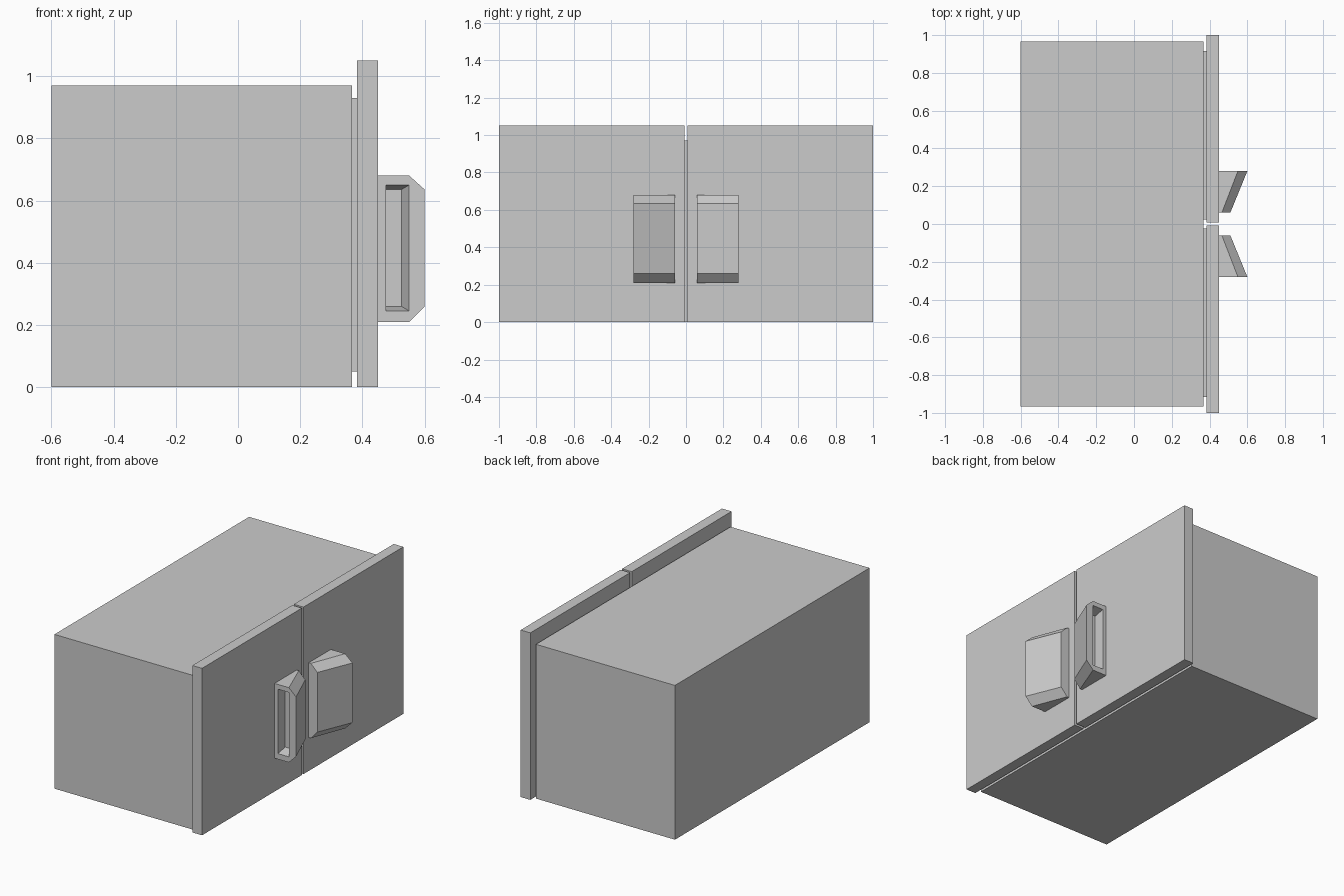
import bpy
import bmesh

if "Cube" in bpy.data.objects:
    bpy.data.objects.remove(bpy.data.objects["Cube"], do_unlink=True)

grey = bpy.data.materials.new("plain grey")
grey.use_nodes = True
colour = (0.6, 0.6, 0.6, 1)
grey.diffuse_color = colour
grey.node_tree.nodes["Principled BSDF"].inputs["Base Color"].default_value = colour


def finish(name, bm):
    bmesh.ops.recalc_face_normals(bm, faces=bm.faces)
    mesh = bpy.data.meshes.new(name)
    bm.to_mesh(mesh)
    bm.free()
    mesh.materials.append(grey)
    obj = bpy.data.objects.new(name, mesh)
    bpy.context.collection.objects.link(obj)


def box(name, low, high):
    bm = bmesh.new()
    bmesh.ops.create_cube(bm, size=1)
    for v in bm.verts:
        v.co = [(a + b) / 2 + c * (b - a) for a, b, c in zip(low, high, v.co)]
    finish(name, bm)


def clamp(value, low, high):
    return max(low, min(high, value))


def handle(name, side):
    """Wedge-shaped pull with a tapered finger pocket in its outer end."""
    outer = [(0.45, 0.21), (0.55, 0.21), (0.6, 0.26),
             (0.6, 0.635), (0.55, 0.68), (0.45, 0.68)]
    slim = {0.45: 0.45, 0.55: 0.465, 0.6: 0.51}
    inner = [(slim[x], z) for x, z in outer]
    rim = [(clamp(x, 0.475, 0.55), clamp(z, 0.245, 0.65)) for x, z in outer]
    floor = [(clamp(x, 0.475, 0.525), clamp(z, 0.26, 0.635)) for x, z in outer]

    bm = bmesh.new()
    rings = [[bm.verts.new((x, side * y, z)) for x, z in ring]
             for ring, y in ((inner, 0.06), (outer, 0.28), (rim, 0.28), (floor, 0.21))]
    for a, b in zip(rings, rings[1:]):
        for i in range(len(a)):
            j = (i + 1) % len(a)
            bm.faces.new((a[i], a[j], b[j], b[i]))
    bm.faces.new(rings[0])
    bm.faces.new(rings[-1])
    bmesh.ops.remove_doubles(bm, verts=bm.verts, dist=0.0001)
    finish(name, bm)


# Cabinet body
box("cabinet_body", (-0.6, -0.967, 0), (0.367, 0.967, 0.97))

# Doors, their seals and handles
for label, side in (("left", 1), ("right", -1)):
    def span(near, far):
        return sorted((side * near, side * far))

    y0, y1 = span(0.008, 1)
    box(label + "_door", (0.383, y0, 0), (0.45, y1, 1.05))
    y0, y1 = span(0.024, 0.915)
    box(label + "_door_seal", (0.367, y0, 0.05), (0.383, y1, 0.93))
    handle(label + "_door_handle", side)
